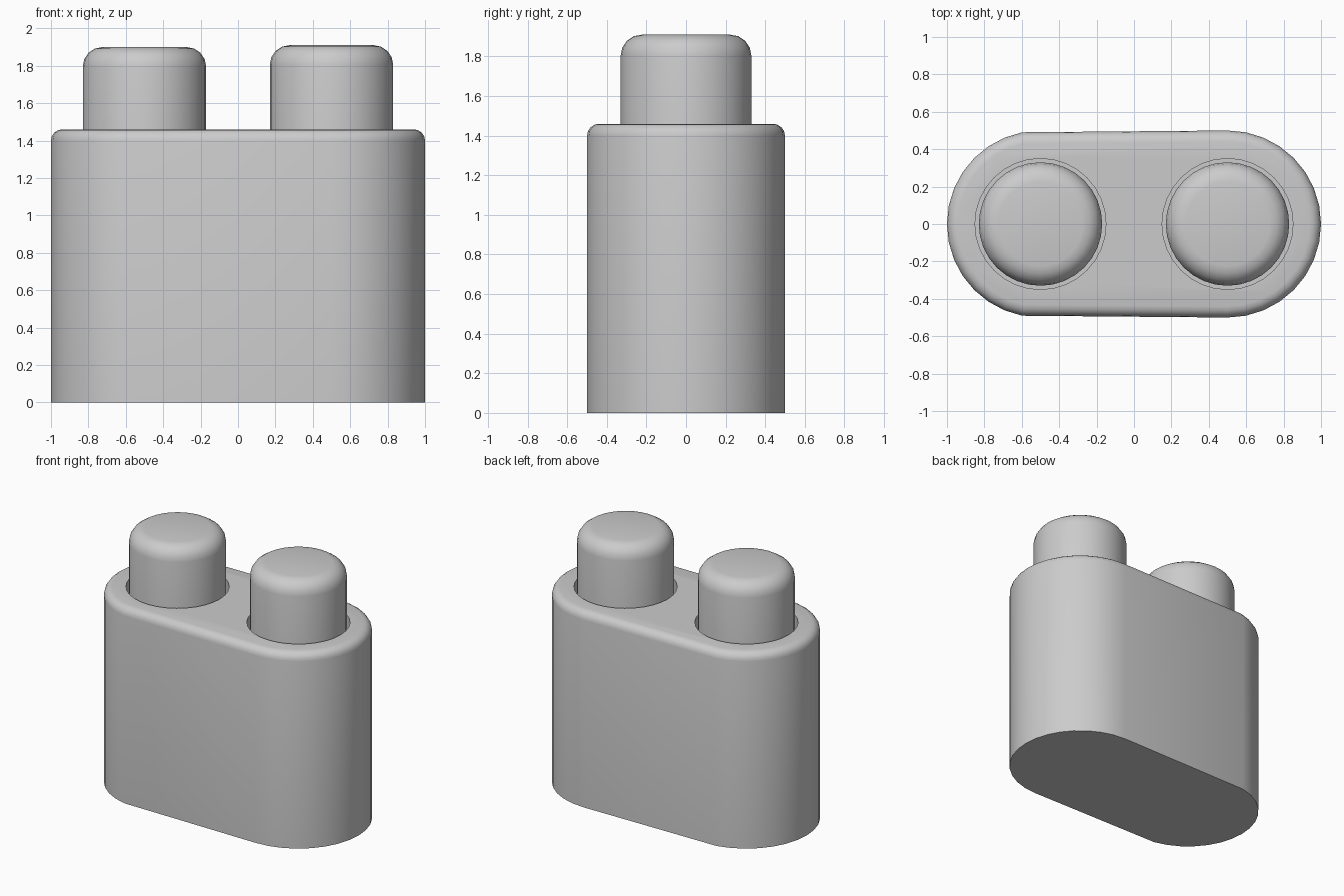
import bpy, bmesh
from math import sin, cos, pi, radians

if "Cube" in bpy.data.objects:
    bpy.data.objects.remove(bpy.data.objects["Cube"])

SEG = 32


def finish(obj):
    bpy.ops.object.select_all(action='DESELECT')
    obj.select_set(True)
    bpy.context.view_layer.objects.active = obj
    bpy.ops.object.shade_smooth_by_angle(angle=radians(35))


def loft(name, rings):
    """Skin a stack of equal-length point rings and cap both ends."""
    bm = bmesh.new()
    loops = [[bm.verts.new(p) for p in ring] for ring in rings]
    for a, b in zip(loops, loops[1:]):
        for i in range(len(a)):
            j = (i + 1) % len(a)
            bm.faces.new((a[i], a[j], b[j], b[i]))
    bm.faces.new(loops[0][::-1])
    bm.faces.new(loops[-1])
    mesh = bpy.data.meshes.new(name)
    bm.to_mesh(mesh)
    bm.free()
    obj = bpy.data.objects.new(name, mesh)
    bpy.context.collection.objects.link(obj)
    return obj


def rounded_profile(radius, bottom, top, fillet, steps):
    """(radius, z) pairs: straight wall with a rounded upper edge."""
    arc = [pi / 2 * k / steps for k in range(steps + 1)]
    return [(radius, bottom)] + [
        (radius - fillet * (1 - cos(a)), top - fillet * (1 - sin(a))) for a in arc]


def circle(cx, r, z):
    return [(cx + r * cos(2 * pi * k / SEG), r * sin(2 * pi * k / SEG), z)
            for k in range(SEG)]


def capsule(r, z):
    pts = []
    for k in range(-8, 24):
        a = 2 * pi * k / SEG
        pts.append(((0.5 if k <= 8 else -0.5) + r * cos(a), r * sin(a), z))
    return pts


# Oblong body with a rounded top rim
body = loft("body", [capsule(r, z) for r, z in rounded_profile(0.5, 0, 1.46, 0.06, 4)])

# Round sockets sunk into the body's top
for cx in (-0.5, 0.5):
    cutter = loft("socket_cutter", [circle(cx, 0.35, 1.06), circle(cx, 0.35, 1.7)])
    cutter.hide_render = True
    cut = body.modifiers.new("socket", 'BOOLEAN')
    cut.operation = 'DIFFERENCE'
    cut.solver = 'EXACT'
    cut.object = cutter
    bpy.context.view_layer.objects.active = body
    bpy.ops.object.modifier_apply(modifier=cut.name)
    bpy.data.objects.remove(cutter)
finish(body)

# Two round-topped plungers standing in the sockets
for name, cx, top in (("left_plunger", -0.5, 1.90), ("right_plunger", 0.5, 1.91)):
    finish(loft(name, [circle(cx, r, z)
                       for r, z in rounded_profile(0.33, 1.06, top, 0.105, 4)]))
